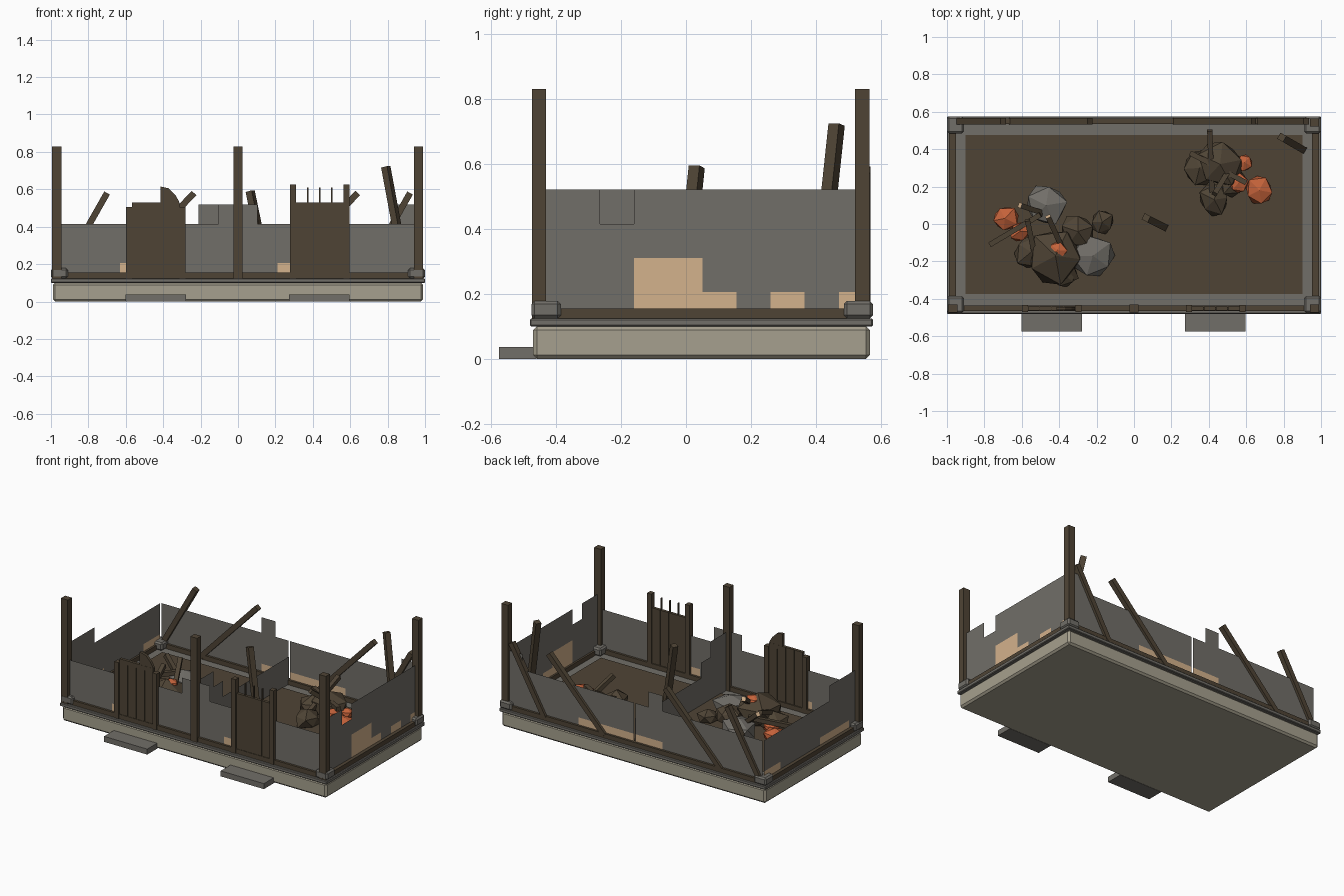
import bpy, bmesh, math, random
from mathutils import Vector, Matrix

if "Cube" in bpy.data.objects:
    bpy.data.objects.remove(bpy.data.objects["Cube"], do_unlink=True)

random.seed(4)
MID = 0.05      # y centre of the building
CELL = 0.105    # masonry cell size


def material(name, *rgb):
    lin = [((c / 255 + 0.055) / 1.055) ** 2.4 for c in rgb] + [1]
    m = bpy.data.materials.new(name)
    m.use_nodes = True
    m.diffuse_color = lin
    m.node_tree.nodes["Principled BSDF"].inputs["Base Color"].default_value = lin
    return m


STONE = material("grey_stone", 113, 110, 104)
BEIGE = material("beige_foundation", 166, 160, 142)
WOOD = material("dark_timber", 79, 68, 53)
PLASTER = material("tan_plaster", 212, 178, 140)
EMBER = material("orange_ember", 196, 98, 58)


def finish(name, bm, *mats):
    bmesh.ops.recalc_face_normals(bm, faces=bm.faces)
    mesh = bpy.data.meshes.new(name)
    bm.to_mesh(mesh)
    bm.free()
    for m in mats:
        mesh.materials.append(m)
    ob = bpy.data.objects.new(name, mesh)
    bpy.context.collection.objects.link(ob)
    return ob


def box(name, x, y, z, mat, bevel=0):
    """Box from three (low, high) ranges."""
    bm = bmesh.new()
    bmesh.ops.create_cube(bm, size=1)
    for v in bm.verts:
        v.co = [r[0] + (c + 0.5) * (r[1] - r[0]) for c, r in zip(v.co, (x, y, z))]
    if bevel:
        bmesh.ops.bevel(bm, geom=bm.edges[:], offset=bevel, segments=1, affect='EDGES')
    return finish(name, bm, mat)


def plank(name, a, b, width=0.035, tip=None):
    """Square timber between two points, with an optional coloured top end."""
    a, b = Vector(a), Vector(b)
    bm = bmesh.new()
    bmesh.ops.create_cube(bm, size=1)
    rot = (b - a).to_track_quat('Z', 'Y').to_matrix().to_4x4()
    size = Matrix.Diagonal((width, width, (b - a).length, 1))
    for f in bm.faces:
        f.material_index = int(bool(tip) and f.normal.z > 0.5)
    bm.transform(Matrix.Translation((a + b) / 2) @ rot @ size)
    return finish(name, bm, WOOD, tip or WOOD)


def wall(name, along_x, fixed, lo, hi, rows, plaster):
    """Ruined sheet wall on a cell grid; rows and plaster give counts per cell."""
    bm = bmesh.new()
    origin = 0 if along_x else MID
    for i in range(-10, 10):
        a = max(lo, origin + i * CELL)
        b = min(hi, origin + (i + 1) * CELL)
        if b - a < 0.002:
            continue
        for r in range(rows(i)):
            z0, z1 = 0.1 + r * CELL, 0.1 + (r + 1) * CELL
            pts = [(a, z0), (b, z0), (b, z1), (a, z1)]
            f = bm.faces.new([bm.verts.new((u, fixed, z) if along_x else (fixed, u, z))
                              for u, z in pts])
            f.material_index = int(r < plaster.get(i, 0))
    bmesh.ops.remove_doubles(bm, verts=bm.verts, dist=0.0005)
    return finish(name, bm, STONE, PLASTER)


def rock(name, x, y, z, r, mat, flat=0.7):
    bm = bmesh.new()
    bmesh.ops.create_icosphere(bm, subdivisions=1, radius=r)
    turn = Matrix.Rotation(random.uniform(0, 6), 3, 'Z')
    for v in bm.verts:
        v.co = turn @ (v.co * random.uniform(0.85, 1.12))
        v.co.z *= flat
    bm.transform(Matrix.Translation((x, y, z)))
    return finish(name, bm, mat)


# Foundation, slab, floor and front steps
box("foundation", (-0.99, 0.99), (-0.47, 0.565), (0, 0.1), BEIGE, 0.012)
box("slab", (-1, 1), (-0.48, 0.575), (0.1, 0.124), STONE, 0.004)
box("floor", (-0.9, 0.9), (-0.375, 0.475), (0.12, 0.128), WOOD)
for side, x in (("right", -0.44), ("left", 0.435)):
    box(side + "_step", (x - 0.162, x + 0.162), (-0.575, -0.46), (0, 0.037), STONE)

# Sill beams, corner stones and surviving posts
for side, s in (("left", 1), ("right", -1)):
    x = sorted((s * 0.952, s * 0.988))
    box(side + "_sill", x, (-0.465, 0.56), (0.12, 0.155), WOOD)
    box(("back" if s > 0 else "front") + "_sill", (-0.985, 0.985),
        sorted((MID + s * 0.485, MID + s * 0.515)), (0.12, 0.155), WOOD)
    for end, t in (("back", 1), ("front", -1)):
        box(f"{end}_{side}_corner_stone", sorted((s * 0.91, s)),
            sorted((MID + t * 0.435, MID + t * 0.525)), (0.124, 0.178), STONE, 0.01)
for name, x, y in (("front_right", -0.97, -0.452), ("front_middle", 0, -0.452),
                   ("front_left", 0.965, -0.452), ("back_left", 0.965, 0.542)):
    box(name + "_post", (x - 0.025, x + 0.025), (y - 0.022, y + 0.022), (0.12, 0.83), WOOD)

# Ruined walls
front_rows = lambda i: 4 if i in (-1, 0) else 3
back_rows = lambda i: 4 if i in (-2, 8) else 3
patch = {-6: 1, 2: 1}
for n, (lo, hi) in enumerate(((-0.965, -0.59), (-0.29, 0.29), (0.58, 0.965))):
    wall(f"front_wall_{n + 1}", True, -0.45, lo, hi, front_rows, patch)
patch = {i: 1 for i in range(-2, 4)}
wall("back_right_wall", True, 0.55, -0.96, -0.005, back_rows, patch)
wall("back_left_wall", True, 0.55, 0.005, 0.96, back_rows, patch)
wall("left_wall", False, 0.965, -0.45, 0.545, lambda i: 3 if i == -3 else 4,
     {-2: 2, -1: 2, 0: 1, 2: 1, 4: 1})
wall("right_wall", False, -0.965, -0.45, 0.545, lambda i: 4 if i <= -3 else 3,
     {-4: 1, -3: 1, -2: 1, 3: 1, 4: 1})
wall("partition", False, 0, -0.45, 0.545,
     lambda i: 4 if i < -3 else 3 if i == -3 else 2, {})

# Doors: jambs, boards, broken tops
DOOR_Y = -0.452
for side, x, top in (("right", -0.44, 0.505), ("left", 0.437, 0.625)):
    for s in (-1, 1):
        c = x + s * 0.143
        box(f"{side}_door_jamb", (c - 0.016, c + 0.016), (DOOR_Y - 0.018, DOOR_Y + 0.018),
            (0.12, top), WOOD)
    for k in range(4):
        c = x - 0.096 + k * 0.064
        box(f"{side}_door_board", (c - 0.03, c + 0.03), (DOOR_Y - 0.01, DOOR_Y + 0.01),
            (0.12, 0.53), WOOD)
    for k in (-1, 0, 1):
        c = x + k * 0.064
        box(f"{side}_door_batten", (c - 0.003, c + 0.003), (DOOR_Y - 0.006, DOOR_Y + 0.006),
            (0.12, 0.61 if side == "left" else 0.53), WOOD)
bm = bmesh.new()
outline = [(-0.565, 0.5), (-0.315, 0.5), (-0.315, 0.535), (-0.335, 0.57), (-0.37, 0.605),
           (-0.415, 0.615), (-0.415, 0.53), (-0.565, 0.53)]
face = bm.faces.new([bm.verts.new((x, DOOR_Y - 0.009, z)) for x, z in outline])
ext = bmesh.ops.extrude_face_region(bm, geom=[face])
bmesh.ops.translate(bm, vec=(0, 0.018, 0),
                    verts=[v for v in ext["geom"] if isinstance(v, bmesh.types.BMVert)])
finish("right_door_broken_top", bm, WOOD)

# Diagonal braces in the back wall and two leaning interior beams
for n, (x, run) in enumerate(((-0.7, 0.25), (-0.235, 0.42), (0.64, 0.42), (0.92, 0.25))):
    plank(f"back_brace_{n + 1}", (x - run, 0.55, 0.14), (x, 0.55, 0.58), 0.034)
plank("fallen_beam_middle", (0.16, -0.015, 0.13), (0.065, 0.033, 0.59), 0.037)
plank("fallen_beam_corner", (0.9, 0.4, 0.13), (0.79, 0.463, 0.72), 0.037)

# Rubble heaps
for n, (x, y, z, r, m) in enumerate((
        (-0.47, 0.1, 0.19, 0.12, STONE), (-0.22, -0.17, 0.18, 0.12, STONE),
        (-0.42, -0.17, 0.2, 0.16, WOOD), (-0.55, -0.15, 0.17, 0.1, WOOD),
        (-0.3, -0.04, 0.19, 0.1, WOOD), (-0.17, 0.01, 0.16, 0.07, WOOD),
        (-0.38, -0.27, 0.16, 0.08, WOOD), (-0.69, 0.03, 0.18, 0.075, EMBER),
        (-0.61, -0.04, 0.19, 0.06, EMBER), (-0.41, -0.14, 0.28, 0.055, EMBER),
        (0.46, 0.32, 0.19, 0.13, WOOD), (0.35, 0.3, 0.17, 0.1, WOOD),
        (0.43, 0.13, 0.16, 0.09, WOOD), (0.53, 0.22, 0.16, 0.08, WOOD),
        (0.67, 0.18, 0.17, 0.08, EMBER), (0.56, 0.22, 0.2, 0.055, EMBER),
        (0.59, 0.33, 0.17, 0.05, EMBER))):
    rock(f"rubble_{n + 1}", x, y, z, r, m)

# Charred sticks in the heaps
for n, (a, b, tip) in enumerate((
        ((-0.77, -0.11, 0.2), (-0.5, 0.05, 0.26), None),
        ((-0.31, -0.29, 0.16), (-0.46, 0.04, 0.37), PLASTER),
        ((-0.46, 0.05, 0.2), (-0.61, 0.1, 0.33), PLASTER),
        ((-0.52, -0.22, 0.2), (-0.57, 0.02, 0.3), None),
        ((0.42, 0.08, 0.16), (0.405, 0.5, 0.3), None),
        ((0.3, 0.38, 0.24), (0.6, 0.22, 0.24), None),
        ((0.55, 0.36, 0.16), (0.43, 0.16, 0.34), None))):
    plank(f"charred_stick_{n + 1}", a, b, 0.028, tip)
